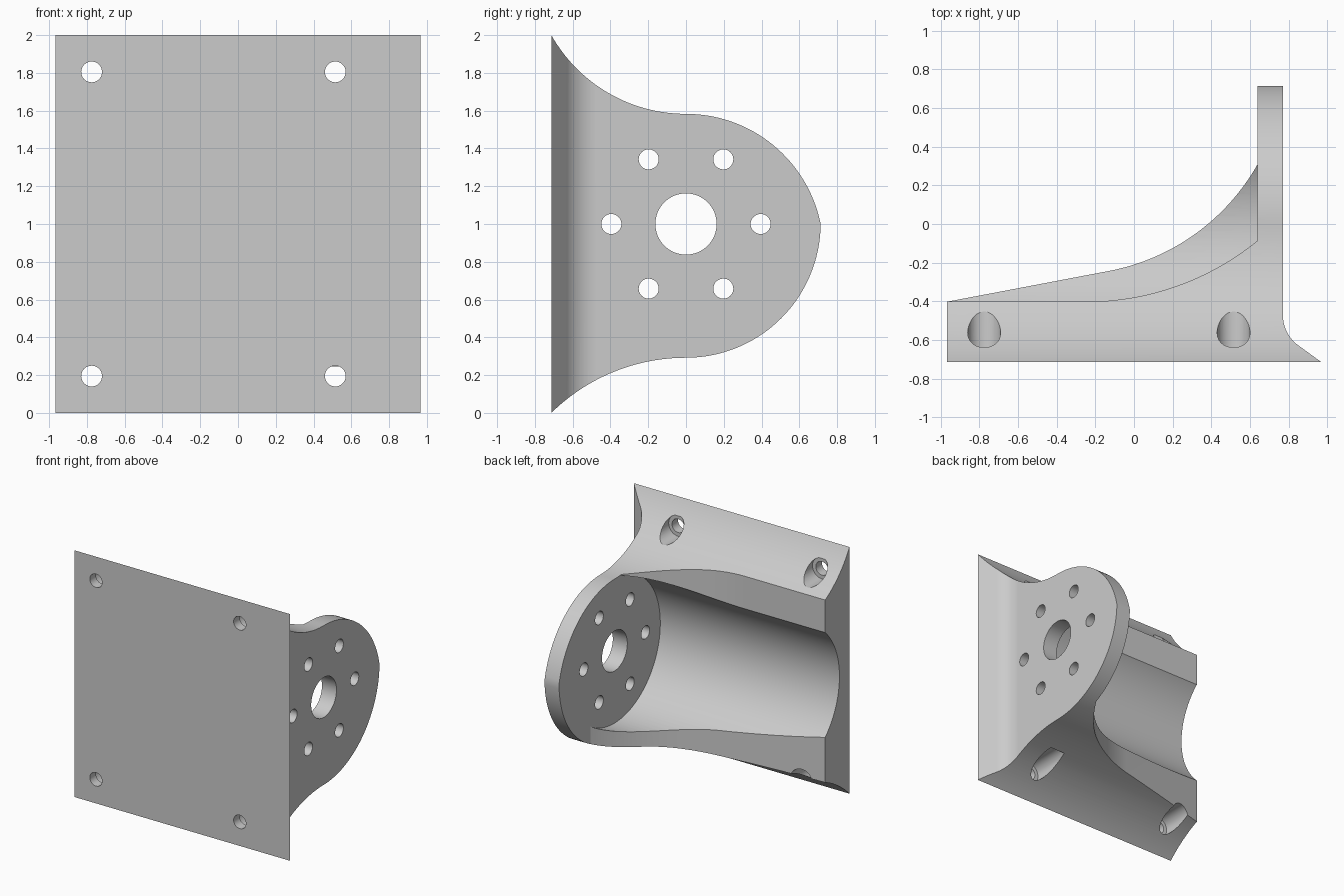
import bpy, bmesh
from math import sin, cos, pi, atan2, hypot, asin
from mathutils import Vector

if "Cube" in bpy.data.objects:
    bpy.data.objects.remove(bpy.data.objects["Cube"], do_unlink=True)

grey = bpy.data.materials.new("plain grey")
grey.use_nodes = True
colour = (0.6, 0.6, 0.6, 1)
grey.diffuse_color = colour
grey.node_tree.nodes["Principled BSDF"].inputs["Base Color"].default_value = colour

XC = Vector((0, 1, 1)) - Vector((0, 1, 0))  # up axis
HALF, DEPTH, AXIS_Z = 0.967, 0.713, 1.0
INNER_X, OUTER_X = 0.64, 0.77               # faces of the upright motor plate


def arc(p, q, tangent, n=32):
    """Points after p along the circle leaving p at angle tangent, ending at q."""
    dx, dy = q[0] - p[0], q[1] - p[1]
    half = atan2(dy, dx) - tangent
    half = (half + pi) % (2 * pi) - pi
    r = hypot(dx, dy) / (2 * sin(half))
    cx, cy = p[0] - r * sin(tangent), p[1] + r * cos(tangent)
    return [(cx + r * sin(tangent + 2 * half * i / n),
             cy - r * cos(tangent + 2 * half * i / n)) for i in range(1, n + 1)]


def prism(name, outline, axis, start, end):
    """Extrude a 2D outline along x (outline in y, z), y (x, z) or z (x, y)."""
    place = {"x": lambda a, b: (start, a, b),
             "y": lambda a, b: (a, start, b),
             "z": lambda a, b: (a, b, start)}[axis]
    step = {"x": (end - start, 0, 0), "y": (0, end - start, 0), "z": (0, 0, end - start)}[axis]
    bm = bmesh.new()
    face = bm.faces.new([bm.verts.new(place(a, b)) for a, b in outline])
    new = bmesh.ops.extrude_face_region(bm, geom=[face])["geom"]
    bmesh.ops.translate(bm, vec=step, verts=[g for g in new if isinstance(g, bmesh.types.BMVert)])
    bmesh.ops.recalc_face_normals(bm, faces=bm.faces)
    mesh = bpy.data.meshes.new(name)
    bm.to_mesh(mesh)
    bm.free()
    mesh.materials.append(grey)
    obj = bpy.data.objects.new(name, mesh)
    bpy.context.collection.objects.link(obj)
    return obj


def circle(a, b, r, n=48):
    return [(a + r * cos(2 * pi * i / n), b + r * sin(2 * pi * i / n)) for i in range(n)]


def cut(body, cutter):
    mod = body.modifiers.new("cut", "BOOLEAN")
    mod.operation, mod.solver, mod.object = "DIFFERENCE", "EXACT", cutter
    bpy.context.view_layer.objects.active = body
    bpy.ops.object.modifier_apply(modifier=mod.name)
    bpy.data.objects.remove(cutter, do_unlink=True)


# Bracket body: flared foot running into a rounded nose, extruded sideways
top, low, nose = (0, 1.583), (0, 0.292), (DEPTH, AXIS_Z)
foot_top, foot_low = (-DEPTH, 2), (-DEPTH, 0)
upper = [top] + arc(top, foot_top, pi)
lower = [low] + arc(low, foot_low, pi)
nose_top = arc(top, nose, 0)
nose_low = arc(low, nose, 0)
outline = upper + lower[::-1] + nose_low + nose_top[-2::-1]
bracket = prism("motor_bracket", outline, "x", -HALF, HALF)

# Outer side: flat plate face with a sloped fillet into the foot
fillet_start, fillet_end = (OUTER_X, -0.47), (0.86, -0.635)
side = [(OUTER_X, 1), fillet_start] + arc(fillet_start, fillet_end, -pi / 2, 16)
side += [(HALF, -DEPTH), (HALF + 0.1, -DEPTH - 0.07), (HALF + 0.1, 1)]
cut(bracket, prism("side_cutter", side, "z", -0.5, 2.5))

# Upper wall is cut lower than the bottom wall, both sweep up to the plate
rim_y = -0.402
far = [(INNER_X, 1), (-HALF - 0.1, 1)]
bend = (-0.25, rim_y)
upper_rim = [(-HALF - 0.1, rim_y), bend] + arc(bend, (INNER_X, -0.085), 0)
cut(bracket, prism("upper_cutter", upper_rim + far, "z", AXIS_Z, 2.5))

bend = (-0.13, -0.243)
slope = atan2(bend[1] - rim_y, bend[0] + HALF)
lower_rim = [(-HALF - 0.1, rim_y - 0.019), bend] + arc(bend, (INNER_X, 0.31), slope)
cut(bracket, prism("lower_cutter", lower_rim + far, "z", -0.5, AXIS_Z + 0.05))

# Motor cradle
cut(bracket, prism("cradle_cutter", circle(0, AXIS_Z, 0.585, 96), "x", -HALF - 0.1, INNER_X))

# Shaft hole and ring of six screw holes through the plate
cut(bracket, prism("shaft_cutter", circle(0, AXIS_Z, 0.162, 64), "x", 0.5, 0.9))
for i in range(6):
    y, z = 0.395 * cos(i * pi / 3), AXIS_Z + 0.395 * sin(i * pi / 3)
    cut(bracket, prism("screw_cutter", circle(y, z, 0.053, 32), "x", 0.5, 0.9))

# Four counterbored mounting holes in the foot
for x in (-0.775, 0.515):
    for z in (0.195, 1.805):
        cut(bracket, prism("mount_cutter", circle(x, z, 0.055, 32), "y", -1, -0.3))
        cut(bracket, prism("counterbore_cutter", circle(x, z, 0.085), "y", -0.635, -0.3))

bpy.ops.object.select_all(action="DESELECT")
bracket.select_set(True)
bpy.context.view_layer.objects.active = bracket
bpy.ops.object.shade_smooth_by_angle(angle=pi / 6)
